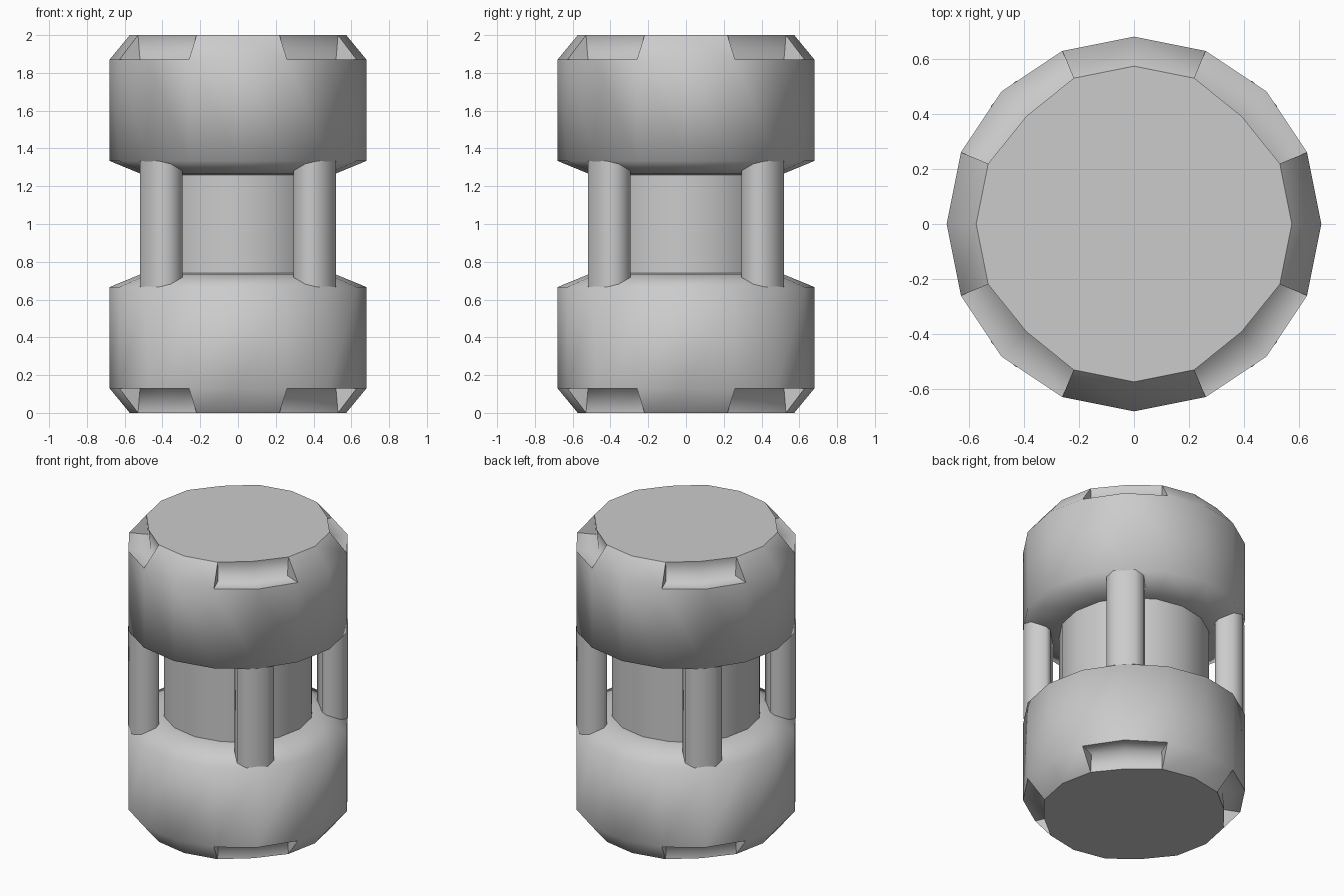
import bpy, bmesh
from math import pi, sin, cos

if "Cube" in bpy.data.objects:
    bpy.data.objects.remove(bpy.data.objects["Cube"])

N = 16  # sides of the drum


def finish(name, bm, mirror=False):
    bmesh.ops.recalc_face_normals(bm, faces=bm.faces)
    me = bpy.data.meshes.new(name)
    bm.to_mesh(me)
    bm.free()
    ob = bpy.data.objects.new(name, me)
    bpy.context.collection.objects.link(ob)
    if mirror:
        ob.location.z = 1
        m = ob.modifiers.new("mirror", 'MIRROR')
        m.use_axis = (False, False, True)
        m.use_mirror_merge = False
    return ob


def ring(bm, r, z, step=1):
    return [bm.verts.new((r * cos(2 * pi * i / N), r * sin(2 * pi * i / N), z))
            for i in range(N)]


# End drums: bevelled 16-sided drum with four notches, mirrored about z = 1
bm = bmesh.new()
base = ring(bm, 0.573, -1.0)
for i in range(2, N, 4):  # rim pulled in slightly at the middle of each notch
    base[i].co.x *= 0.965
    base[i].co.y *= 0.965
rings = [ring(bm, r, z - 1) for r, z in
         [(0.68, 0.13), (0.68, 0.666), (0.515, 0.734), (0.46, 0.74)]]
for a, b in zip(rings, rings[1:]):
    for i in range(N):
        j = (i + 1) % N
        bm.faces.new((a[i], a[j], b[j], b[i])).smooth = True
inner = {i: bm.verts.new((base[i].co.x * 0.98, base[i].co.y * 0.98, -0.87))
         for i in range(N) if i % 4}
outer = rings[0]
for i in range(N):
    j = (i + 1) % N
    if i % 4 in (1, 2):  # notch wall and floor
        bm.faces.new((base[i], base[j], inner[j], inner[i])).smooth = True
        bm.faces.new((inner[i], inner[j], outer[j], outer[i])).smooth = True
        bm.edges.get((outer[i], outer[j])).smooth = False
    else:
        bm.faces.new((base[i], base[j], outer[j], outer[i])).smooth = True
    if i % 4 in (1, 3):  # notch cheeks
        bm.faces.new((base[i], inner[i], outer[i]))
bm.faces.new(base)
finish("end_drum", bm, mirror=True)

# Central core
bm = bmesh.new()
lo, hi = ring(bm, 0.46, 0.72), ring(bm, 0.46, 1.28)
for i in range(N):
    j = (i + 1) % N
    bm.faces.new((lo[i], lo[j], hi[j], hi[i])).smooth = True
finish("core", bm)

# Four chamfered pillars on the diagonals (radial, tangential section)
half = [(0.505, 0.09), (0.53, 0.115), (0.62, 0.115), (0.67, 0.065)]
section = half + [(r, -t) for r, t in reversed(half)]
for k in range(4):
    bm = bmesh.new()
    f = bm.faces.new([bm.verts.new((r, t, 0.667)) for r, t in section])
    ext = bmesh.ops.extrude_face_region(bm, geom=[f])
    bmesh.ops.translate(bm, vec=(0, 0, 0.666),
                        verts=[v for v in ext["geom"] if isinstance(v, bmesh.types.BMVert)])
    for face in bm.faces:
        face.smooth = len(face.verts) == 4
    ob = finish(f"pillar_{k + 1}", bm)
    ob.rotation_euler.z = pi / 4 + k * pi / 2
